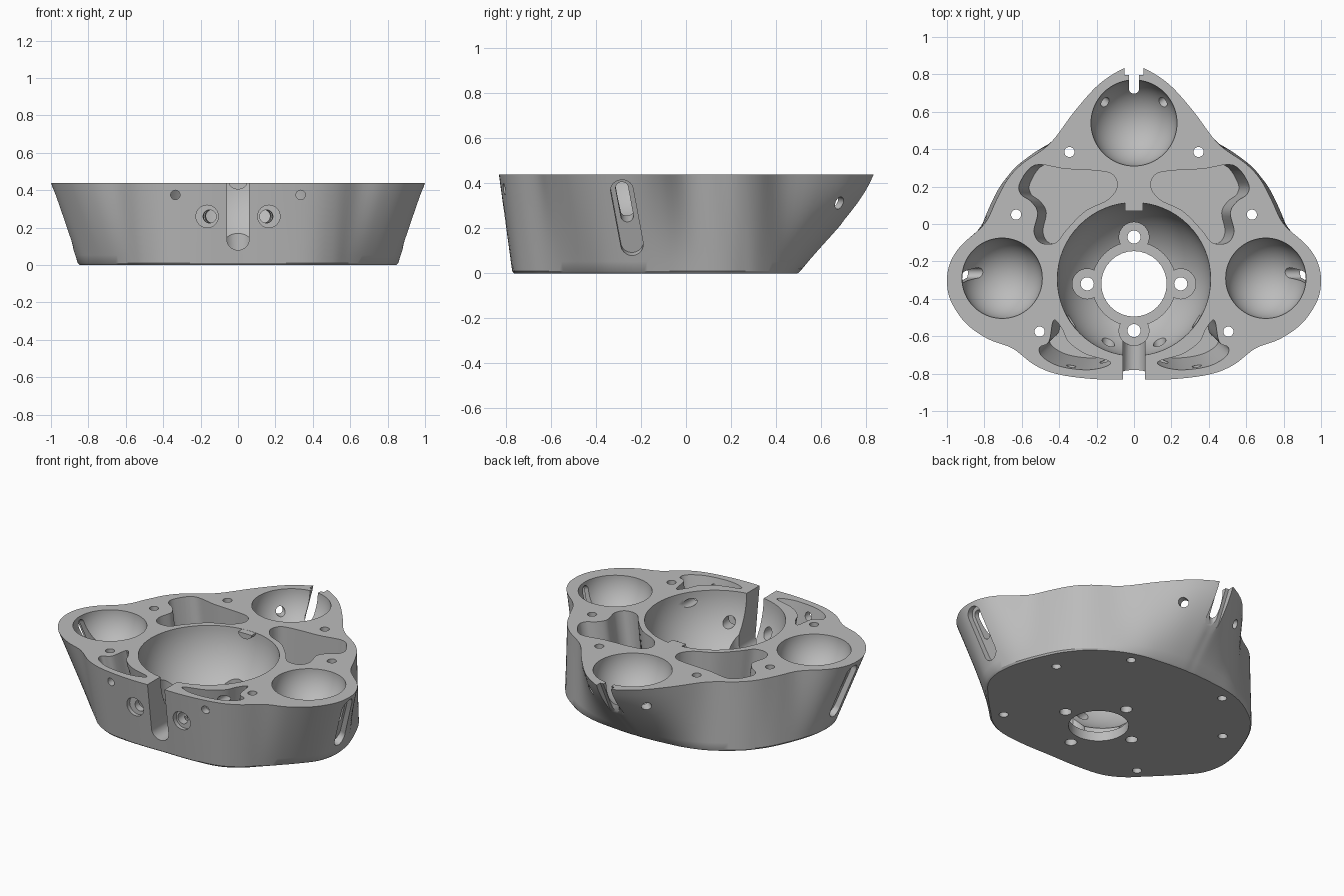
import bpy, bmesh, math
from mathutils import Vector

cube = bpy.data.objects.get("Cube")
if cube:
    bpy.data.objects.remove(cube, do_unlink=True)

TOP = 0.44
X, Y, Z = Vector((1, 0, 0)), Vector((0, 1, 0)), Vector((0, 0, 1))

grey = bpy.data.materials.new("plain grey")
grey.use_nodes = True
grey.diffuse_color = (0.5, 0.5, 0.5, 1)
for node in grey.node_tree.nodes:
    if node.type == 'BSDF_PRINCIPLED':
        node.inputs["Base Color"].default_value = grey.diffuse_color


def finish(name, bm):
    bmesh.ops.recalc_face_normals(bm, faces=bm.faces)
    mesh = bpy.data.meshes.new(name)
    bm.to_mesh(mesh)
    bm.free()
    mesh.materials.append(grey)
    obj = bpy.data.objects.new(name, mesh)
    bpy.context.collection.objects.link(obj)
    return obj


def loft(name, rings):
    """Skin a stack of equal rings and cap both ends."""
    bm = bmesh.new()
    loops = [[bm.verts.new(p) for p in ring] for ring in rings]
    count = len(loops[0])
    for low, high in zip(loops, loops[1:]):
        for i in range(count):
            j = (i + 1) % count
            bm.faces.new((low[i], low[j], high[j], high[i]))
    bm.faces.new(loops[0])
    bm.faces.new(loops[-1])
    return finish(name, bm)


def smooth_loop(points, steps):
    """Closed Catmull-Rom curve through 2D points."""
    pts = [Vector(p) for p in points]
    n, out = len(pts), []
    for i in range(n):
        a, b, c, d = (pts[(i + k) % n] for k in (-1, 0, 1, 2))
        for s in range(steps):
            t = s / steps
            out.append(b + (c - a) * t / 2 + (a - b * 2.5 + c * 2 - d / 2) * t * t
                       + (b * 3 - c * 3 + d - a) * t ** 3 / 2)
    return out


def mirrored(half):
    return half + [(-x, y) for x, y in reversed(half[1:-1])]


def stadium(name, a, b, r, normal, back, front, segs=16):
    """Rounded slot from a to b, extruded along the normal; round hole if a equals b."""
    a, b, normal = Vector(a), Vector(b), Vector(normal).normalized()
    along = (b - a).normalized() if (b - a).length > 0 else normal.orthogonal().normalized()
    across = normal.cross(along)
    ring = []
    for end, start in ((b, -math.pi / 2), (a, math.pi / 2)):
        last = segs + 1 if a != b else segs
        for i in range(last):
            t = start + math.pi * i / segs
            ring.append(end + (along * math.cos(t) + across * math.sin(t)) * r)
    return loft(name, [[p + normal * h for p in ring] for h in (back, front)])


def rod(name, start, end, r):
    d = Vector(end) - Vector(start)
    return stadium(name, start, start, r, d, 0, d.length)


def ball(name, x, y, r):
    bm = bmesh.new()
    bmesh.ops.create_uvsphere(bm, u_segments=64, v_segments=40, radius=r)
    bmesh.ops.translate(bm, verts=bm.verts, vec=(x, y, TOP + 0.003))
    return finish(name, bm)


def pocket(name, half, side, lean_x, lean_y):
    """Deep pocket whose walls lean toward the middle."""
    outline = smooth_loop([(side * x, y) for x, y in half], 5)
    rings = []
    for z in (0.1, 0.5):
        k = (TOP - z) / (TOP - 0.1)
        rings.append([(p.x * (1 - lean_x * k), p.y - (p.y + 0.2) * lean_y * k, z)
                      for p in outline])
    return loft(name, rings)


# Three-lobed rim over a rounder base
rim = [(0, -.83), (.2, -.83), (.4, -.805), (.53, -.755), (.65, -.665), (.78, -.615),
       (.9, -.53), (.98, -.41), (1, -.3), (.98, -.2), (.92, -.11), (.8, 0), (.735, .13),
       (.675, .24), (.595, .325), (.45, .43), (.32, .6), (.19, .745), (.06, .83), (0, .84)]
base = [(0, -.77), (.2, -.77), (.38, -.75), (.5, -.69), (.58, -.615), (.67, -.525),
        (.75, -.44), (.82, -.35), (.85, -.25), (.85, -.17), (.835, -.08), (.795, .04),
        (.735, .17), (.68, .25), (.61, .325), (.47, .42), (.33, .47), (.19, .49),
        (.06, .5), (0, .5)]
rim_loop = smooth_loop(mirrored(rim), 5)
base_loop = smooth_loop(mirrored(base), 5)
rings = [[(p * 0.99).to_3d() for p in base_loop]]
for i in range(11):
    z = 0.01 + (TOP - 0.01) * i / 10
    f = z / TOP
    ring = []
    for low, high in zip(base_loop, rim_loop):
        # The back wall bulges slightly
        bulge = 0.6 * max(0, high.y) * f * f * (1 - f)
        ring.append(low.lerp(high, f + bulge).to_3d() + Z * z)
    rings.append(ring)
body = loft("body", rings)

# Bowls
cuts = [ball("main_bowl", 0, -.295, .41), ball("back_bowl", 0, .54, .23)]

# Main bowl floor: ring seat, opening and four screw seats
hub = Vector((0, -.32, 0))
cuts.append(rod("ring_seat", hub + Z * .06, hub + Z * .3, .225))
cuts.append(rod("floor_opening", hub - Z * .1, hub + Z * .3, .175))
for d in (X, -X, Y, -Y):
    spot = hub + d * .25
    cuts.append(rod("screw_seat", spot + Z * .062, spot + Z * .4, .08))
    cuts.append(rod("screw_hole", spot - Z * .1, spot + Z * .3, .035))

# Front slot into the main bowl
cuts.append(stadium("front_slot", (0, -.7, .14), (0, -.7, .6), .06, Y, -.2, .2))

# Back slot with a wider, shallow groove along the sloping wall
cuts.append(stadium("back_slot", (0, .725, .3), (0, .95, .3), .028, Z, -.3, .3))
low, high = Vector((0, .705, .25)), Vector((0, .845, .54))
cuts.append(stadium("back_groove", low, high, .05, (high - low).cross(X), 0, .2))

side_pocket = [(.61, .22), (.53, .315), (.37, .295), (.2, .285), (.115, .265), (.09, .2),
               (.14, .13), (.26, .07), (.36, -.03), (.42, -.1), (.5, -.1), (.535, -.04),
               (.515, .06), (.55, .12), (.605, .16)]
front_pocket = [(.43, -.515), (.385, -.56), (.35, -.63), (.26, -.695), (.13, -.735),
                (.16, -.765), (.26, -.78), (.4, -.76), (.49, -.71), (.505, -.66), (.455, -.63)]

for s in (1, -1):
    cuts.append(ball("side_bowl", s * .705, -.29, .215))
    cuts.append(pocket("side_pocket", side_pocket, s, .09, 0))
    cuts.append(pocket("front_pocket", front_pocket, s, .11, .11))
    # Vertical pin holes
    for x, y in ((.345, .385), (.63, .05), (.505, -.575)):
        cuts.append(rod("pin_hole", (s * x, y, -.1), (s * x, y, .6), .027))
    # Leaning side slot inside a recess
    low, high = Vector((s * .885, -.24, .13)), Vector((s * .97, -.285, .37))
    out = Y.cross(high - low) * s
    cuts.append(stadium("side_recess", low, high, .05, out, -.03, .2))
    cuts.append(stadium("side_slot", low.lerp(high, .48), high, .028, out, -.2, .2))
    # Holes through the front and back walls
    cuts.append(rod("front_counterbore", (s * .165, -.95, .26), (s * .165, -.775, .26), .06))
    cuts.append(rod("front_hole", (s * .17, -.95, .26), (s * .125, -.52, .26), .035))
    cuts.append(rod("small_front_hole", (s * .335, -.95, .375), (s * .335, -.42, .375), .025))
    cuts.append(rod("back_hole", (s * .09, .605, .325), (s * .35, .79, .295), .028))

# Cut everything out of the body
bpy.context.view_layer.objects.active = body
for cutter in cuts:
    cutter.hide_render = True
    mod = body.modifiers.new("cut", 'BOOLEAN')
    mod.operation, mod.solver, mod.object = 'DIFFERENCE', 'EXACT', cutter
    bpy.ops.object.modifier_apply(modifier=mod.name)
    bpy.data.objects.remove(cutter, do_unlink=True)

# Small half-round tab at the back edge of the main bowl
arc = [math.pi * i / 16 for i in range(17)]
tab = loft("bowl_tab", [[(.048 * math.cos(t), y, TOP - .0005 - .035 * math.sin(t))
                         for t in arc] for y in (.07, .125)])

for obj in (body, tab):
    bpy.ops.object.select_all(action='DESELECT')
    obj.select_set(True)
    bpy.context.view_layer.objects.active = obj
    bpy.ops.object.shade_smooth_by_angle(angle=math.radians(32))
